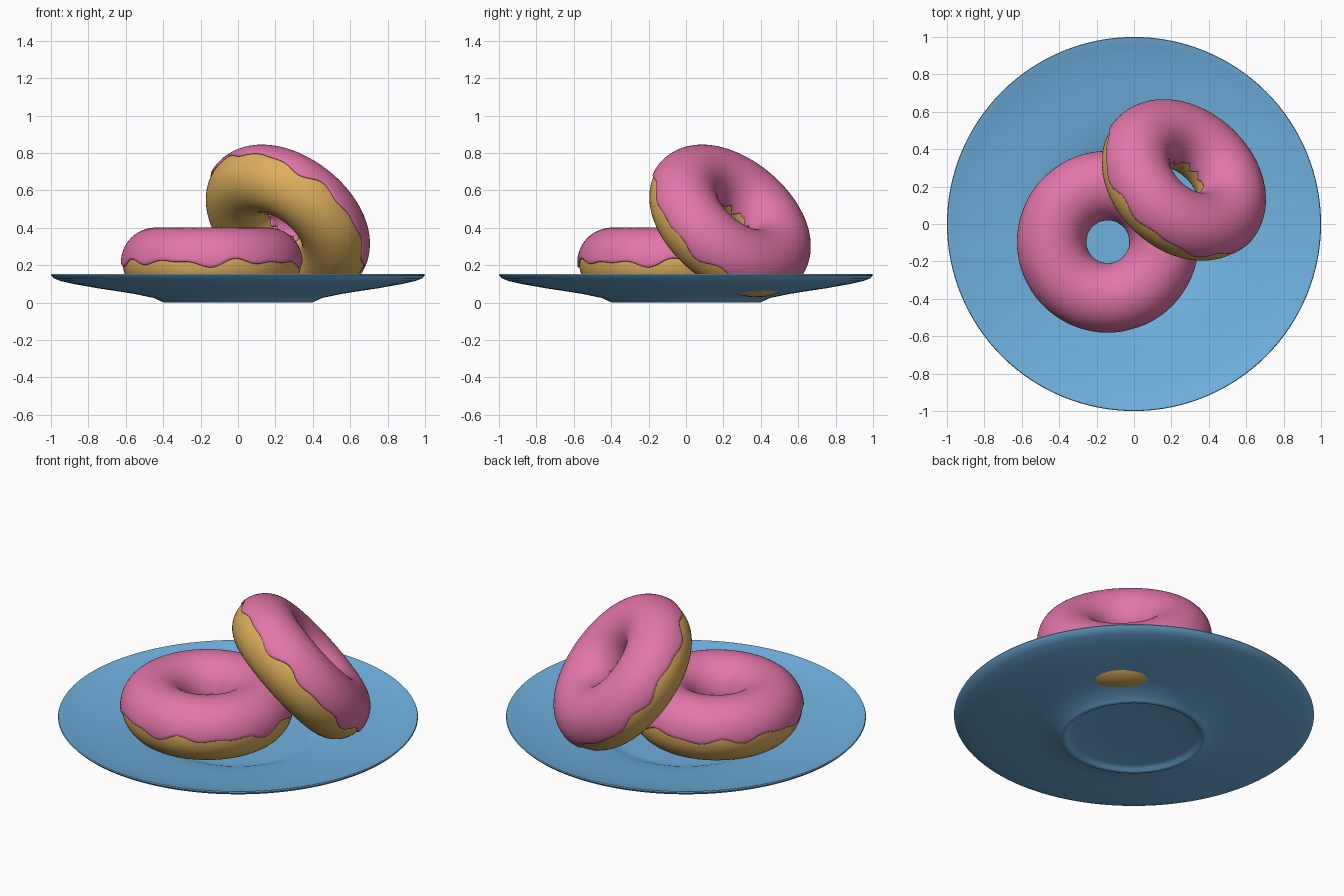
import bpy
from math import sin, cos, pi, radians
from mathutils import Vector

if "Cube" in bpy.data.objects:
    bpy.data.objects.remove(bpy.data.objects["Cube"])


def material(name, rgb):
    m = bpy.data.materials.new(name)
    m.diffuse_color = (*rgb, 1)
    m.use_nodes = True
    m.node_tree.nodes["Principled BSDF"].inputs["Base Color"].default_value = m.diffuse_color
    return m


BLUE = material("plate blue", (0.16, 0.44, 0.74))
DOUGH = material("dough gold", (0.72, 0.43, 0.11))
PINK = material("icing pink", (0.76, 0.18, 0.40))


def make_object(name, verts, faces, mat, angle=60):
    me = bpy.data.meshes.new(name)
    me.from_pydata(verts, [], faces)
    me.materials.append(mat)
    ob = bpy.data.objects.new(name, me)
    bpy.context.collection.objects.link(ob)
    bpy.ops.object.select_all(action='DESELECT')
    ob.select_set(True)
    bpy.context.view_layer.objects.active = ob
    bpy.ops.object.shade_smooth_by_angle(angle=radians(angle))
    return ob


def revolve(name, section, mat, n, closed, angle=60):
    """Sweep section(phi) -> list of (radius, z) around the z axis."""
    verts, faces = [], []
    for i in range(n):
        phi = 2 * pi * i / n
        ring = section(phi)
        verts += [(r * cos(phi), r * sin(phi), z) for r, z in ring]
    m = len(ring)
    for i in range(n):
        a, b = i * m, (i + 1) % n * m
        for j in range(m if closed else m - 1):
            k = (j + 1) % m
            faces.append((a + j, b + j, b + k, a + k))
    if not closed:  # cap both ends with a flat disc
        faces.append([i * m for i in reversed(range(n))])
        faces.append([i * m + m - 1 for i in range(n)])
    return make_object(name, verts, faces, mat, angle)


# Plate: foot, shallow underside, thin rim and central well
PLATE = [(0.15, 0.021), (0.34, 0.021), (0.365, 0.014), (0.378, 0.002), (0.385, 0.0),
         (0.398, 0.0), (0.405, 0.004), (0.45, 0.025), (0.55, 0.046),
         (0.65, 0.062), (0.75, 0.077), (0.88, 0.100), (0.95, 0.116),
         (0.985, 0.130), (1.0, 0.146), (0.997, 0.152), (0.988, 0.151),
         (0.96, 0.142), (0.88, 0.124), (0.75, 0.102), (0.62, 0.084),
         (0.52, 0.068), (0.45, 0.052), (0.41, 0.037), (0.38, 0.034), (0.15, 0.034)]
revolve("plate", lambda phi: PLATE, BLUE, 128, False, 40)

# Donut dimensions
R, R_DOUGH, R_ICING = 0.30, 0.177, 0.186


def dough_section(phi):
    return [(R + R_DOUGH * cos(t), R_DOUGH * sin(t))
            for t in (2 * pi * j / 48 for j in range(48))]


def icing_section(seed):
    def wave(phi, s):
        return (0.07 * sin(9 * phi + s) + 0.05 * sin(14 * phi + 2.1 * s)
                + 0.04 * sin(5 * phi + 0.7 * s))

    def section(phi):
        start = 0.02 + wave(phi, seed)
        end = pi - 0.02 - wave(phi, seed + 2)
        # rounded lip at each edge, smooth shell between, hidden underside
        pts = [(start + 0.02, 0.168), (start - 0.03, 0.178), (start - 0.02, 0.183)]
        pts += [(start + (end - start) * j / 36, R_ICING) for j in range(37)]
        pts += [(end + 0.02, 0.183), (end + 0.03, 0.178), (end - 0.02, 0.168)]
        pts += [(end + (start - end) * j / 12, 0.165) for j in range(1, 12)]
        return [(R + r * cos(t), r * sin(t)) for t, r in pts]
    return section


def donut(name, location, axis, seed):
    parts = [revolve(name + "_dough", dough_section, DOUGH, 96, True),
             revolve(name + "_icing", icing_section(seed), PINK, 180, True)]
    for ob in parts:
        ob.location = location
        ob.rotation_mode = 'QUATERNION'
        ob.rotation_quaternion = Vector((0, 0, 1)).rotation_difference(Vector(axis))


# One donut lies flat, the other leans on it
donut("flat_donut", (-0.14, -0.095, 0.215), (0, 0, 1), 0.6)
donut("leaning_donut", (0.262, 0.231, 0.433), (0.513, 0.552, 0.657), 0.6)
